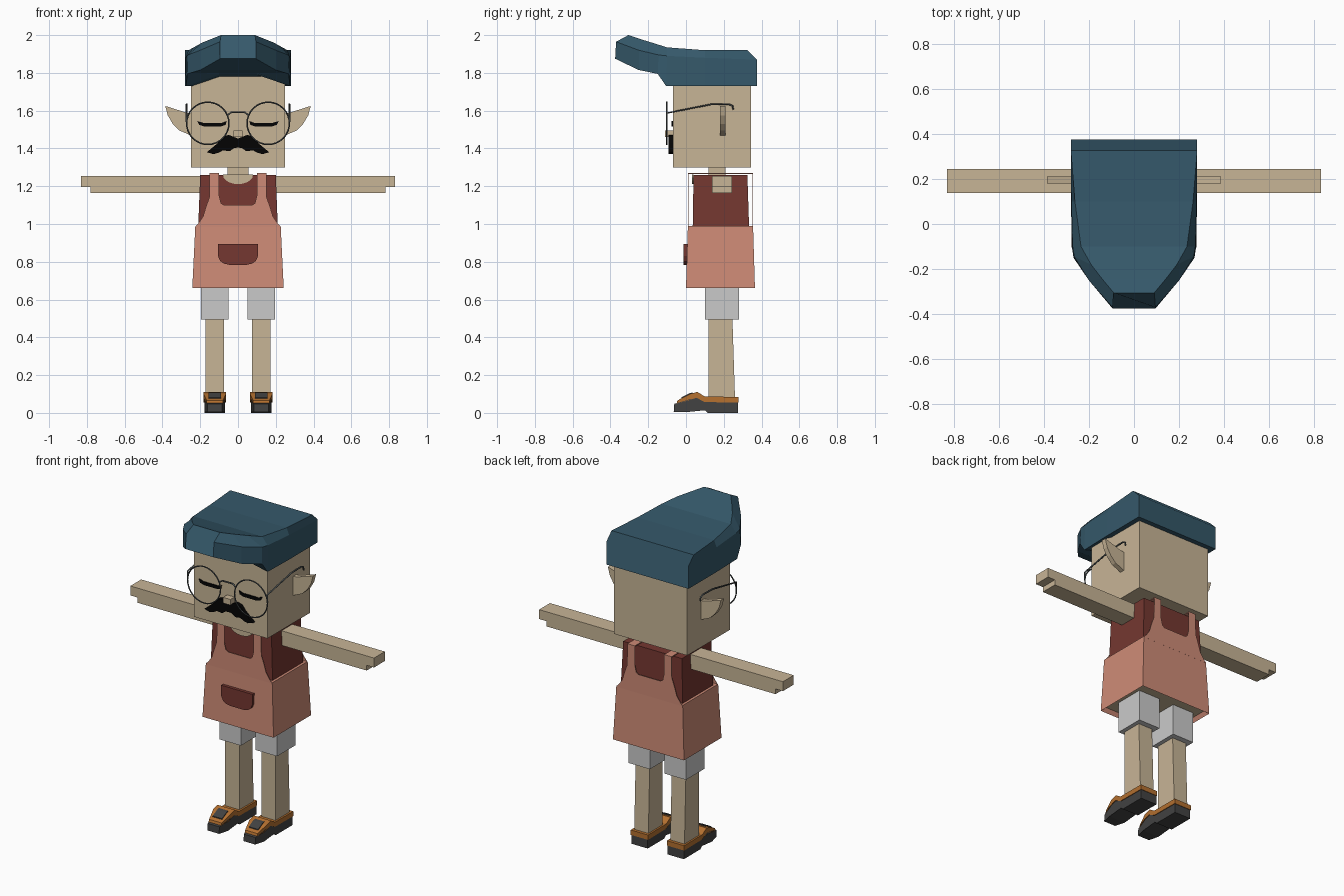
import bpy, bmesh, math

cube = bpy.data.objects.get("Cube")
if cube:
    bpy.data.objects.remove(cube, do_unlink=True)


def material(name, hex_code):
    linear = [(int(hex_code[i:i + 2], 16) / 255) ** 2.2 for i in (0, 2, 4)] + [1]
    m = bpy.data.materials.new(name)
    m.use_nodes = True
    m.diffuse_color = linear
    m.node_tree.nodes["Principled BSDF"].inputs["Base Color"].default_value = linear
    return m


skin = material("skin", "c6b395")
teal = material("hat teal", "38596a")
salmon = material("apron salmon", "cd8a76")
red = material("shirt red", "743a34")
grey = material("shorts grey", "c9c9c9")
black = material("hair black", "0c0c0c")
wire = material("glasses grey", "4a4f50")
rubber = material("shoe charcoal", "444444")
leather = material("sandal brown", "b26f33")

SIDES = (("left", 1), ("right", -1))


def finish(name, bm, *mats):
    bmesh.ops.recalc_face_normals(bm, faces=bm.faces)
    mesh = bpy.data.meshes.new(name)
    bm.to_mesh(mesh)
    bm.free()
    for m in mats:
        mesh.materials.append(m)
    obj = bpy.data.objects.new(name, mesh)
    bpy.context.collection.objects.link(obj)
    return obj


def loft(name, rings, *mats):
    """Skin a list of equal-length point rings and cap both ends."""
    bm = bmesh.new()
    loops = [[bm.verts.new(p) for p in ring] for ring in rings]
    for a, b in zip(loops, loops[1:]):
        for i in range(len(a)):
            j = (i + 1) % len(a)
            bm.faces.new((a[i], a[j], b[j], b[i]))
    bm.faces.new(loops[0])
    bm.faces.new(loops[-1])
    return finish(name, bm, *mats)


def block(name, x, y, z, mat, top_x=None, top_y=None):
    """Box from ranges, with an optional different top rectangle."""
    def ring(u, v, h):
        return [(u[0], v[0], h), (u[1], v[0], h), (u[1], v[1], h), (u[0], v[1], h)]
    return loft(name, [ring(x, y, z[0]), ring(top_x or x, top_y or y, z[1])], mat)


def plate(name, outline, y0, y1, mat, s=1):
    """Front-facing x-z outline given a depth along y."""
    return loft(name, [[(s * x, y, z) for x, z in outline] for y in (y0, y1)], mat)


def side_prism(name, outline, x0, x1, mat):
    """Side y-z outline given a width along x."""
    return loft(name, [[(x, y, z) for y, z in outline] for x in (x0, x1)], mat)


def symmetric(half):
    return half + [(-x, z) for x, z in reversed(half) if x]


def tube(name, points, mat, radius=0.005):
    curve = bpy.data.curves.new(name, "CURVE")
    curve.dimensions = "3D"
    curve.bevel_depth = radius
    curve.bevel_resolution = 1
    curve.use_fill_caps = True
    spline = curve.splines.new("POLY")
    spline.points.add(len(points) - 1)
    for p, co in zip(spline.points, points):
        p.co = (*co, 1)
    curve.materials.append(mat)
    obj = bpy.data.objects.new(name, curve)
    bpy.context.collection.objects.link(obj)


# Head, neck and nose
block("head", (-.25, .25), (-.07, .345), (1.3, 1.78), skin)
block("neck", (-.055, .055), (.12, .21), (1.24, 1.32), skin)
block("nose", (-.025, .025), (-.11, -.065), (1.46, 1.495), skin)

# Hat: half sections from back to brim (top edge, shoulder, hem, underside)
hat_sections = [
    [(.28, .325, 1.92), (.28, .375, 1.87), (.28, .375, 1.73), (.1, .375, 1.73)],
    [(.262, .1, 1.92), (.278, .1, 1.88), (.28, .1, 1.73), (.1, .1, 1.73)],
    [(.235, -.1, 1.935), (.272, -.1, 1.89), (.275, -.105, 1.73), (.1, -.105, 1.79)],
    [(.19, -.18, 1.96), (.265, -.145, 1.895), (.268, -.15, 1.795), (.1, -.15, 1.8)],
    [(.14, -.245, 1.98), (.2, -.25, 1.92), (.2, -.25, 1.815), (.1, -.25, 1.815)],
    [(.09, -.305, 2.0), (.095, -.37, 1.965), (.095, -.375, 1.875), (.05, -.375, 1.875)],
]
loft("hat", [half + [(-x, y, z) for x, y, z in reversed(half)] for half in hat_sections], teal)

# Moustache
plate("moustache", symmetric([
    (0, 1.452), (.02, 1.46), (.05, 1.472), (.08, 1.462), (.105, 1.43), (.135, 1.405),
    (.165, 1.38), (.13, 1.37), (.1, 1.378), (.08, 1.39), (.045, 1.385), (.02, 1.402),
    (0, 1.405)]), -.092, -.068, black)

for side, s in SIDES:
    # Closed eyes and pointed ears
    plate(side + "_eye", [(.06, 1.545), (.065, 1.525), (.09, 1.517), (.18, 1.517),
                          (.205, 1.525), (.215, 1.545), (.185, 1.536), (.085, 1.536)],
          -.077, -.069, black, s)
    plate(side + "_ear", [(.24, 1.585), (.275, 1.59), (.385, 1.625), (.372, 1.575),
                          (.345, 1.53), (.31, 1.495), (.24, 1.465)], .18, .21, skin, s)

    # Glasses rim and temple
    bpy.ops.mesh.primitive_torus_add(
        major_radius=.112, minor_radius=.004, major_segments=32, minor_segments=6,
        location=(s * .16, -.102, 1.533), rotation=(math.pi / 2, 0, 0))
    rim = bpy.context.object
    rim.name = side + "_glasses_rim"
    rim.data.materials.append(wire)
    bpy.ops.object.shade_smooth()
    tube(side + "_glasses_temple", [(s * .272, y, z) for y, z in (
        (-.102, 1.54), (-.102, 1.587), (.13, 1.633), (.225, 1.635), (.247, 1.625),
        (.25, 1.605))], wire)

    # Arm with a stepped hand
    plate(side + "_arm", [(.19, 1.165), (.78, 1.165), (.78, 1.197), (.83, 1.197),
                          (.83, 1.255), (.19, 1.255)], .138, .243, skin, s)

    # Shorts and leg
    cx = s * .123
    block(side + "_shorts", (cx - .073, cx + .073), (.1, .28), (.495, .7), grey)
    block(side + "_leg", (cx - .048, cx + .048), (.12, .26), (.06, .52), skin,
          top_y=(.12, .245))

    # Sandal: sole, straps and the gap between straps
    sole = side_prism(side + "_sole", [
        (.275, 0), (.275, .06), (.1, .062), (.055, .085), (0, .066), (-.062, .048),
        (-.065, .006), (0, .004), (.1, .014), (.115, 0)], cx - .055, cx + .055, rubber)
    strap = side_prism(side + "_sandal_upper", [
        (.278, .055), (.278, .085), (.1, .086), (.06, .111), (.02, .1), (-.045, .066),
        (-.05, .05), (0, .062), (.055, .08), (.1, .057)], cx - .059, cx + .059, leather)
    for part in (sole, strap):
        for v in part.data.vertices:
            if v.co.y < -.03:
                v.co.x = cx + (v.co.x - cx) * .72
    side_prism(side + "_sandal_gap", [(-.025, .07), (-.025, .082), (.02, .105),
                                      (.035, .108), (.035, .09)],
               cx - .032, cx + .032, rubber)

    # Apron strap passing over the shoulder
    xs = sorted((s * .1, s * .15))
    block(side + "_shoulder_strap", xs, (.011, .354), (1.265, 1.27), salmon)

# Glasses bridge
tube("glasses_bridge", [(x, -.102, z) for x, z in (
    (-.058, 1.575), (-.035, 1.592), (.035, 1.592), (.058, 1.575))], wire)

# Shirt with open collar
block("shirt", (-.212, .212), (.035, .335), (.95, 1.26), red, (-.2, .2), (.04, .325))
collar = [(.08 * math.cos(math.pi * i / 10), 1.261 - .05 * math.sin(math.pi * i / 10))
          for i in range(11)]
plate("collar_opening", collar, .032, .041, skin)

# Apron skirt, hollowed underneath
skirt = block("apron_skirt", (-.242, .242), (0, .365), (.66, .99), salmon,
              (-.226, .226), (.01, .355))
skirt.data.materials.append(skin)
bm = bmesh.new()
bm.from_mesh(skirt.data)
bottom = min(bm.faces, key=lambda f: f.calc_center_median().z)
bmesh.ops.inset_region(bm, faces=[bottom], thickness=.02)
bottom.material_index = 1
bmesh.ops.translate(bm, vec=(0, 0, .025), verts=bottom.verts)
bm.to_mesh(skirt.data)
bm.free()

# Apron bibs, front and back
bib = symmetric([(.226, .985), (.205, 1.01), (.185, 1.04), (.17, 1.09), (.152, 1.14),
                 (.15, 1.27), (.1, 1.27), (.1, 1.15), (.09, 1.11), (.075, 1.1)])
plate("apron_bib_front", bib, .0095, .013, salmon)
plate("apron_bib_back", bib, .352, .3555, salmon)

# Pocket with rounded lower corners
plate("pocket", symmetric([(.106, .895), (.106, .83), (.095, .805), (.075, .79),
                           (.045, .784)]), -.012, .012, red)
